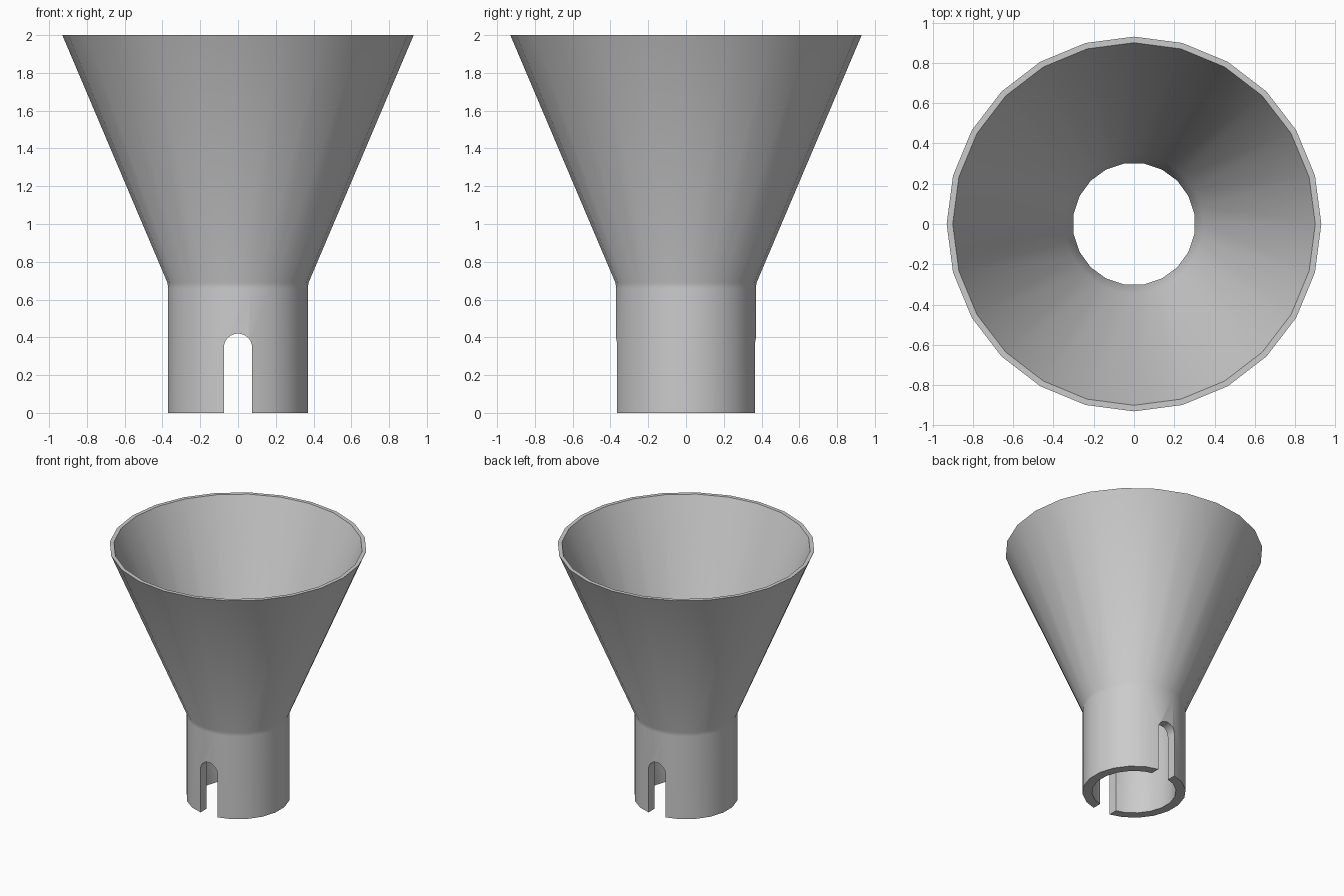
import bpy, bmesh, math

cube = bpy.data.objects.get("Cube")
if cube:
    bpy.data.objects.remove(cube, do_unlink=True)

grey = bpy.data.materials.new("plain grey")
grey.use_nodes = True
colour = (0.6, 0.6, 0.6, 1)
grey.diffuse_color = colour
grey.node_tree.nodes["Principled BSDF"].inputs["Base Color"].default_value = colour

CONE, TUBE = 24, 20  # sides of the cone and of the neck


def ring(bm, sides, radius, z):
    """Closed ring of vertices; the neck has flats on the axes."""
    shift = 0.5 if sides == TUBE else 0.0
    angles = [2 * math.pi * (i + shift) / sides for i in range(sides)]
    return [bm.verts.new((radius * math.cos(a), radius * math.sin(a), z)) for a in angles], shift


def stitch(bm, lower, upper):
    """Join two rings, with quads if they match and triangles if not."""
    (a, sa), (b, sb) = lower, upper
    n, m = len(a), len(b)
    if n == m:
        for i in range(n):
            bm.faces.new((a[i], a[(i + 1) % n], b[(i + 1) % n], b[i]))
        return
    i = j = 0
    while i < n or j < m:
        if j == m or (i < n and (i + 1 + sa) / n <= (j + 1 + sb) / m):
            bm.faces.new((a[i % n], a[(i + 1) % n], b[j % m]))
            i += 1
        else:
            bm.faces.new((a[i % n], b[(j + 1) % m], b[j % m]))
            j += 1


def make_object(name, bm):
    bmesh.ops.recalc_face_normals(bm, faces=bm.faces)
    mesh = bpy.data.meshes.new(name)
    bm.to_mesh(mesh)
    bm.free()
    mesh.materials.append(grey)
    obj = bpy.data.objects.new(name, mesh)
    bpy.context.collection.objects.link(obj)
    return obj


# Funnel wall: up the outside, over the rim and down the inside
bm = bmesh.new()
profile = [(TUBE, 0.374, 0), (TUBE, 0.374, 0.66), (CONE, 0.374, 0.69), (CONE, 0.93, 2),
           (CONE, 0.90, 2), (CONE, 0.345, 0.69), (TUBE, 0.304, 0.6), (TUBE, 0.304, 0)]
rings = [ring(bm, *p) for p in profile]
for k, lower in enumerate(rings):
    stitch(bm, lower, rings[(k + 1) % len(rings)])
funnel = make_object("funnel", bm)

# Round-topped slot through the front and back of the neck
HALF, SPRING, STEPS = 0.075, 0.345, 16
outline = [(-HALF, -0.1), (HALF, -0.1)]
outline += [(HALF * math.cos(math.pi * i / STEPS), SPRING + HALF * math.sin(math.pi * i / STEPS))
            for i in range(STEPS + 1)]
bm = bmesh.new()
face = bm.faces.new([bm.verts.new((x, -0.6, z)) for x, z in outline])
extruded = bmesh.ops.extrude_face_region(bm, geom=[face])["geom"]
bmesh.ops.translate(bm, vec=(0, 1.2, 0), verts=[v for v in extruded if isinstance(v, bmesh.types.BMVert)])
cutter = make_object("slot_cutter", bm)
cutter.hide_render = True

cut = funnel.modifiers.new("slot", "BOOLEAN")
cut.operation, cut.solver, cut.object = "DIFFERENCE", "EXACT", cutter
bpy.ops.object.select_all(action="DESELECT")
funnel.select_set(True)
bpy.context.view_layer.objects.active = funnel
bpy.ops.object.modifier_apply(modifier=cut.name)
bpy.data.objects.remove(cutter, do_unlink=True)
bpy.ops.object.shade_smooth_by_angle(angle=math.radians(35))
